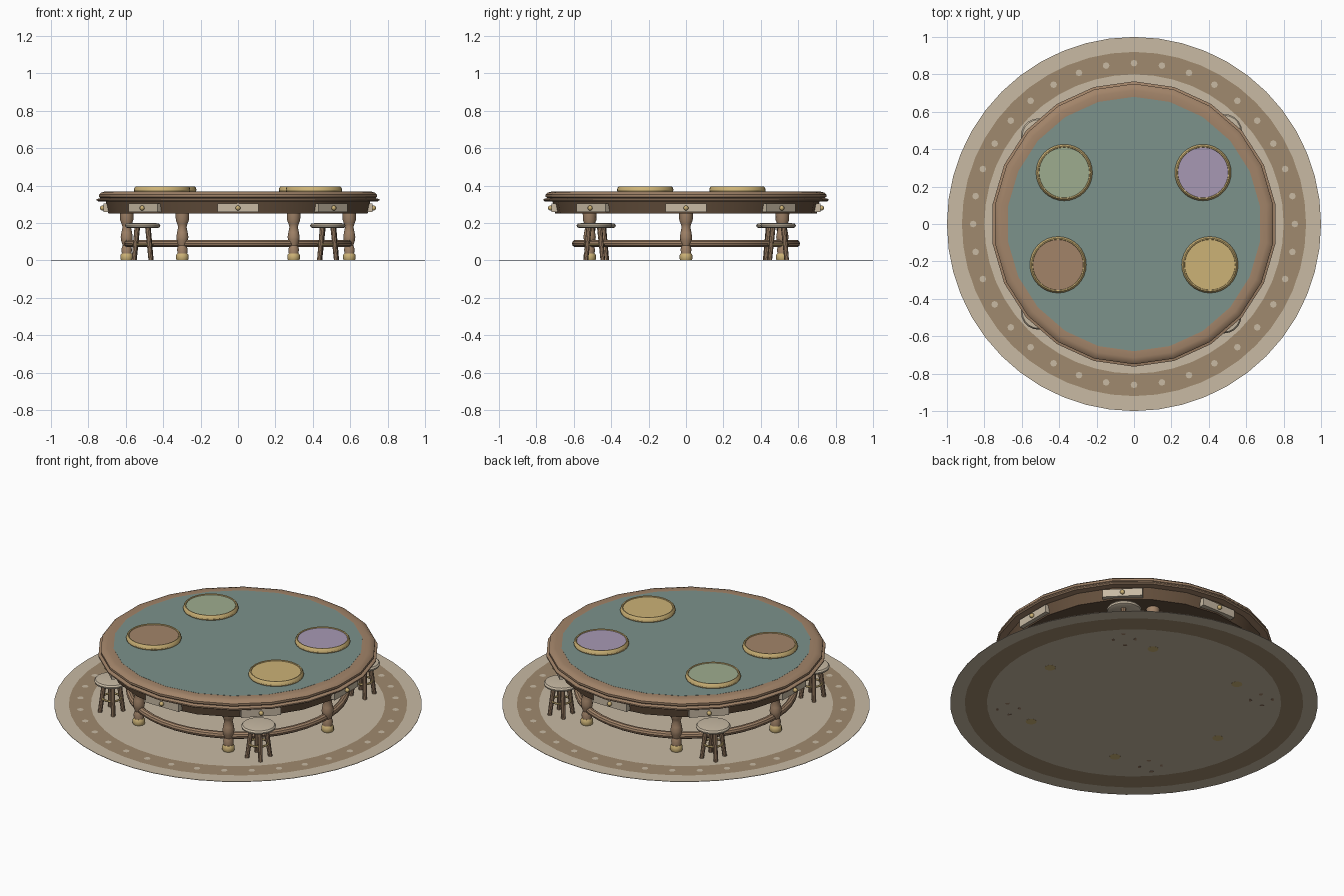
import bpy, bmesh, math
from mathutils import Vector, Matrix

if "Cube" in bpy.data.objects:
    bpy.data.objects.remove(bpy.data.objects["Cube"])

def mat(name, r, g, b):
    m = bpy.data.materials.new(name)
    lin = [((c / 255 + 0.055) / 1.055) ** 2.4 for c in (r, g, b)]
    m.diffuse_color = (*lin, 1)
    m.use_nodes = True
    m.node_tree.nodes["Principled BSDF"].inputs["Base Color"].default_value = m.diffuse_color
    return m

FELT = mat("felt teal", 124, 146, 139)
WOOD = mat("warm wood", 162, 132, 105)
DARK = mat("dark wood", 100, 79, 60)
GOLD = mat("soft gold", 204, 178, 118)
CREAM = mat("cream", 200, 186, 164)
BAND = mat("rug brown", 160, 138, 110)
SAGE = mat("sage green", 158, 172, 143)
LILAC = mat("lilac", 167, 153, 180)

def finish(name, bm, mats, loc=(0, 0, 0), rot=0.0, smooth=True):
    me = bpy.data.meshes.new(name)
    bm.normal_update()
    bm.to_mesh(me)
    bm.free()
    for m in mats:
        me.materials.append(m)
    ob = bpy.data.objects.new(name, me)
    ob.location = loc
    ob.rotation_euler = (0, 0, rot)
    bpy.context.collection.objects.link(ob)
    if smooth:
        bpy.context.view_layer.objects.active = ob
        ob.select_set(True)
        bpy.ops.object.shade_smooth_by_angle(angle=math.radians(32))
        ob.select_set(False)
    return ob

def lathe(name, profile, n, mats, loc=(0, 0, 0), start=math.pi / 2, closed=False):
    """Spin an (r, z) profile, listed bottom to top on the outside, around z."""
    bm = bmesh.new()
    rings = []
    for r, z in profile:
        if r == 0:
            rings.append([bm.verts.new((0, 0, z))] * n)
        else:
            rings.append([bm.verts.new((r * math.cos(start + k * math.tau / n),
                                        r * math.sin(start + k * math.tau / n), z)) for k in range(n)])
    pairs = list(zip(rings, rings[1:]))
    if closed:
        pairs.append((rings[-1], rings[0]))
    for a, b in pairs:
        for k in range(n):
            j = (k + 1) % n
            quad = list(dict.fromkeys((a[k], a[j], b[j], b[k])))
            if len(quad) > 2:
                bm.faces.new(quad)
    return finish(name, bm, mats, loc)

def torus(name, major, minor, z, n, m, mats, loc=(0, 0, 0)):
    prof = [(major + minor * math.cos(t * math.tau / m), z + minor * math.sin(t * math.tau / m))
            for t in range(m)]
    return lathe(name, prof, n, mats, loc, closed=True)

def polar(r, deg, z=0.0):
    a = math.radians(deg)
    return Vector((r * math.cos(a), r * math.sin(a), z))

# Rug: thin disc, band coloured by radius
rug = lathe("rug", [(0, 0.0005), (0.8, 0.0005), (0.92, 0.0005), (1.0, 0.0005), (1.0, 0.003),
                    (0.92, 0.003), (0.8, 0.003), (0, 0.003)], 48, [CREAM, BAND])
for p in rug.data.polygons:
    if 0.8 < math.hypot(p.center.x, p.center.y) < 0.92:
        p.material_index = 1

# Rug dots
bm = bmesh.new()
for k in range(36):
    bmesh.ops.create_circle(bm, cap_ends=True, radius=0.018, segments=8,
                            matrix=Matrix.Translation(polar(0.86, k * 10, 0.0045)))
finish("rug_dots", bm, [CREAM], smooth=False)

# Table top: 22-sided rim, felt and apron
lathe("table_rim", [(0.69, 0.315), (0.755, 0.315), (0.763, 0.321), (0.763, 0.328), (0.742, 0.333),
                    (0.750, 0.340), (0.750, 0.352), (0.738, 0.363), (0.715, 0.369), (0.675, 0.367),
                    (0.675, 0.340)], 22, [WOOD])
lathe("felt_top", [(0, 0.350), (0.68, 0.350), (0.68, 0.368), (0, 0.368)], 22, [FELT])
lathe("apron", [(0, 0.25), (0.700, 0.25), (0.714, 0.316), (0, 0.316)], 22, [DARK])

# Eight drawers with knobs
for k in range(8):
    a = k * 45
    bm = bmesh.new()
    bmesh.ops.create_cube(bm, size=1, matrix=Matrix.Diagonal((0.04, 0.22, 0.046, 1)))
    finish("drawer_front", bm, [CREAM], polar(0.699, a, 0.281), math.radians(a), False)
    bm = bmesh.new()
    bmesh.ops.create_uvsphere(bm, u_segments=12, v_segments=8, radius=0.013)
    finish("drawer_knob", bm, [GOLD], polar(0.725, a, 0.28))

# Six turned legs with gold feet
LEG = [(0.026, 0.03), (0.029, 0.06), (0.022, 0.08), (0.030, 0.105), (0.033, 0.125), (0.029, 0.15),
       (0.023, 0.178), (0.028, 0.195), (0.036, 0.215), (0.037, 0.255)]
for k in range(6):
    pos = polar(0.595, k * 60)
    lathe("table_leg", LEG, 14, [WOOD], pos)
    lathe("leg_foot", [(0, 0), (0.030, 0), (0.034, 0.008), (0.034, 0.028), (0.028, 0.038), (0, 0.038)],
          14, [GOLD], pos)

# Ring stretcher joining the legs
torus("ring_stretcher", 0.59, 0.02, 0.09, 44, 10, [WOOD])

# Four stools
def stool(x, y):
    loc = Vector((x, y, 0))
    lathe("stool_seat", [(0, 0.172), (0.078, 0.172), (0.092, 0.178), (0.095, 0.188), (0.088, 0.197),
                         (0.06, 0.2), (0, 0.2)], 20, [CREAM], loc)
    torus("stool_rung_ring", 0.052, 0.006, 0.085, 20, 6, [GOLD], loc)
    heading = math.degrees(math.atan2(y, x))
    bm = bmesh.new()
    for k in range(4):
        foot, top = polar(0.064, heading + 90 * k, 0.0), polar(0.040, heading + 90 * k, 0.178)
        d = top - foot
        m = Matrix.Translation((foot + top) / 2) @ d.to_track_quat('Z', 'Y').to_matrix().to_4x4()
        bmesh.ops.create_cone(bm, cap_ends=True, segments=10, radius1=0.012, radius2=0.014,
                              depth=d.length, matrix=m)
    finish("stool_legs", bm, [WOOD], loc)

for x, y in ((-0.51, 0.47), (0.483, 0.493), (-0.51, -0.47), (0.48, -0.49)):
    stool(x, y)

# Four gold-rimmed trays with coloured centres
for name, x, y, m in (("green", -0.373, 0.275, SAGE), ("lilac", 0.369, 0.275, LILAC),
                      ("brown", -0.406, -0.218, WOOD), ("gold", 0.406, -0.218, GOLD)):
    loc = (x, y, 0)
    lathe(name + "_tray_rim", [(0.13, 0.367), (0.148, 0.367), (0.151, 0.376), (0.148, 0.388),
                               (0.142, 0.395), (0.136, 0.394), (0.133, 0.386)], 32, [GOLD], loc)
    lathe(name + "_tray_centre", [(0.135, 0.367), (0.135, 0.390), (0, 0.390)], 32, [m], loc)
